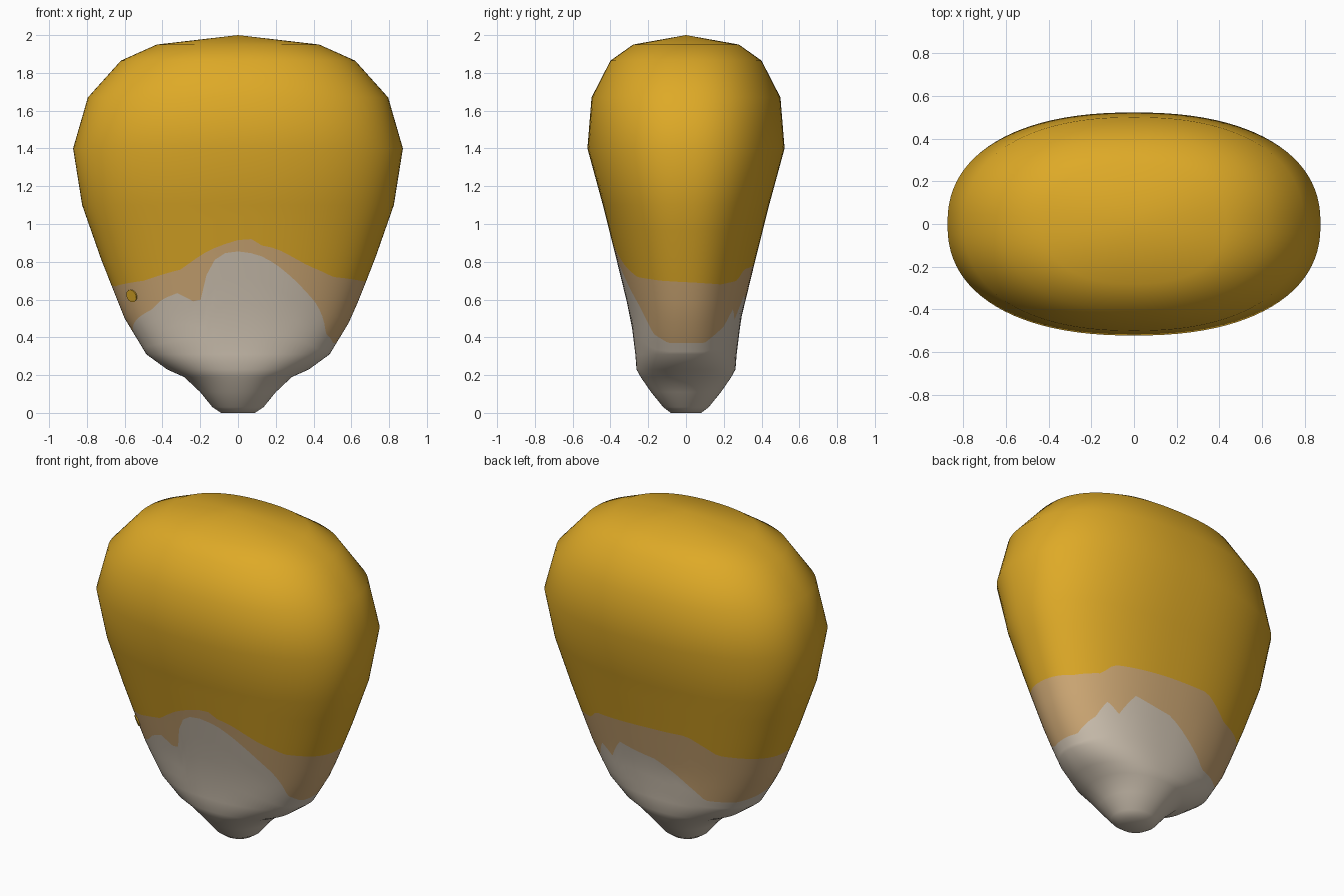
import bpy, bmesh, math
from mathutils import Vector

if "Cube" in bpy.data.objects:
    bpy.data.objects.remove(bpy.data.objects["Cube"])

# silhouette profile: height, half width, half depth
PROFILE = [(0, .09, .08), (.03, .135, .12), (.11, .20, .185), (.19, .285, .24),
           (.23, .375, .262), (.31, .485, .268), (.5, .60, .292), (.8, .72, .365),
           (1.1, .825, .44), (1.4, .873, .522), (1.67, .795, .50),
           (1.865, .62, .40), (1.95, .43, .28)]
# wavy colour borders: angle from the front towards the right side, height
WHITE_TOP = [(-67, .48), (-44, .55), (-36, .60), (-26, .635), (-17, .58), (-14, .61),
             (-11, .74), (-6, .84), (0, .855), (6, .84), (13, .79), (21, .72), (29, .65),
             (39, .57), (46, .5), (55, .42), (73, .37), (108, .37), (132, .46), (144, .56),
             (149, .48), (161, .62), (170, .6), (180, .58), (197, .46), (212, .37),
             (240, .37), (270, .41), (293, .48)]
TAN_TOP = [(-75, .67), (-44, .70), (-22, .76), (-9.5, .86), (0, .915), (3, .93), (6, .89),
           (13, .87), (21, .82), (28, .78), (44, .72), (70, .70), (120, .68), (140, .70),
           (148, .76), (180, .79), (197, .80), (215, .70), (285, .67)]
SEGMENTS = 96


def lerp(table, v, col=1):
    for a, b in zip(table, table[1:]):
        if v <= b[0]:
            f = max(0, (v - a[0]) / (b[0] - a[0]))
            return a[col] + f * (b[col] - a[col])
    return table[-1][col]


def border(table, deg):
    d = (deg - table[0][0]) % 360 + table[0][0]
    return lerp(table, d)


def surface(deg, z):
    t = math.radians(deg)
    n = 2 + .3 * min(1, z / .4)      # round tip, squarer body
    s, c = math.sin(t), -math.cos(t)
    return Vector((lerp(PROFILE, z, 1) * math.copysign(abs(s) ** (2 / n), s),
                   lerp(PROFILE, z, 2) * math.copysign(abs(c) ** (2 / n), c), z))


def material(name, rgb):
    m = bpy.data.materials.new(name)
    m.diffuse_color = (*rgb, 1)
    m.use_nodes = True
    m.node_tree.nodes["Principled BSDF"].inputs["Base Color"].default_value = m.diffuse_color
    return m


white = material("pale_tip", (.62, .54, .44))
tan = material("tan_band", (.63, .40, .18))
yellow = material("golden_yellow", (.73, .40, .02))

# kernel body: rows bend to follow the colour borders
bm = bmesh.new()
columns = []
for i in range(SEGMENTS):
    deg = 360 * i / SEGMENTS
    w, t = border(WHITE_TOP, deg), border(TAN_TOP, deg)
    zs = [0, .03, .11, .19, .23, .31]
    zs += [.31 + (w - .31) * k / 4 for k in range(1, 5)]
    white_row = len(zs) - 1
    zs += [w + (t - w) * k / 3 for k in range(1, 4)]
    tan_row = len(zs) - 1
    zs += [t + (1.1 - t) * k / 3 for k in range(1, 4)]
    zs += [1.4, 1.67, 1.865, 1.95]
    columns.append([bm.verts.new(surface(deg, z)) for z in zs])
apex = bm.verts.new((0, 0, 2))
for i, a in enumerate(columns):
    b = columns[(i + 1) % SEGMENTS]
    for r in range(len(a) - 1):
        f = bm.faces.new((a[r], b[r], b[r + 1], a[r + 1]))
        f.material_index = 0 if r < white_row else 1 if r < tan_row else 2
    bm.faces.new((a[-1], b[-1], apex)).material_index = 2
bm.faces.new([c[0] for c in reversed(columns)])
bmesh.ops.recalc_face_normals(bm, faces=bm.faces)
for f in bm.faces:
    f.smooth = True
mesh = bpy.data.meshes.new("kernel")
bm.to_mesh(mesh)
bm.free()
for m in (white, tan, yellow):
    mesh.materials.append(m)
bpy.context.collection.objects.link(bpy.data.objects.new("kernel", mesh))

# small yellow fleck on the lower left of the front
p = surface(-58, .62)
du, dv = surface(-55, .62) - surface(-61, .62), surface(-58, .66) - surface(-58, .58)
normal = du.cross(dv).normalized()
bpy.ops.mesh.primitive_cylinder_add(vertices=16, radius=.034, depth=.008,
                                    location=p + normal * .002,
                                    rotation=normal.to_track_quat('Z', 'Y').to_euler())
fleck = bpy.context.object
fleck.name = "yellow_fleck"
fleck.data.materials.append(yellow)
